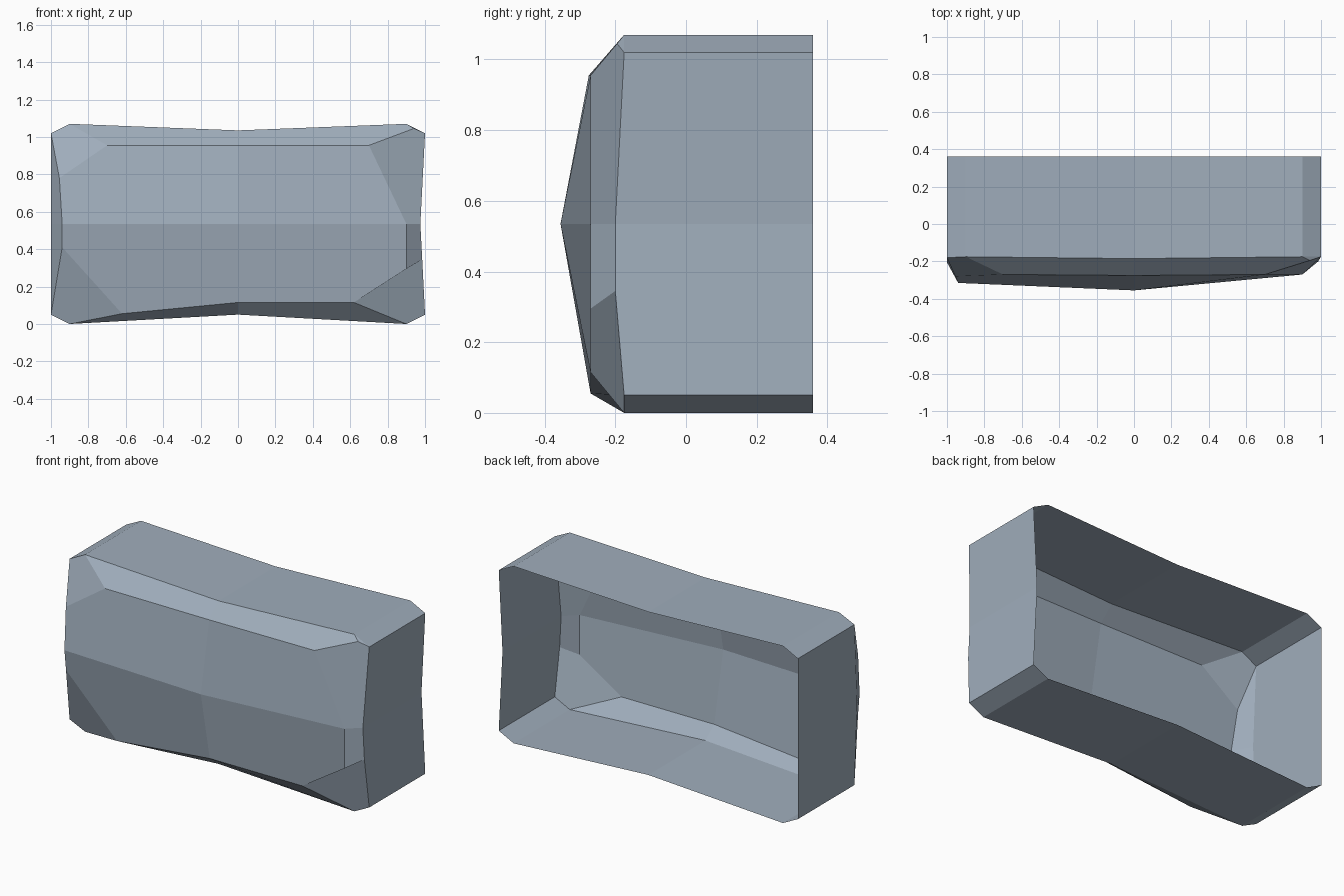
import bpy, bmesh

if "Cube" in bpy.data.objects:
    bpy.data.objects.remove(bpy.data.objects["Cube"])

BACK_Y = 0.36

# Rim: where the side walls meet the front (clockwise from the upper left)
rim = dict(
    a=(-1, -.18, 1.02), b=(-.9, -.175, 1.07), c=(0, -.185, 1.035),
    d=(.9, -.175, 1.07), e=(1, -.175, 1.02), f=(.975, -.2, .535),
    g=(.985, -.2, .345), h=(1, -.175, .05), i=(.9, -.175, 0),
    j=(0, -.185, .05), k=(-.9, -.175, 0), l=(-1, -.18, .05),
    m=(-1, -.205, .535))

# Bulging front: central ridge, upper and lower break lines, end facets
front = dict(
    L=(-.94, -.315, .535), M=(0, -.355, .535), R=(.9, -.27, .535),
    P=(-.7, -.27, .955), Q=(0, -.275, .955), S=(.7, -.27, .955),
    T=(-.62, -.27, .055), U=(0, -.27, .115), V=(.62, -.27, .115),
    W=(-.955, -.28, .78), X=(-.94, -.3, .41), Y=(.9, -.27, .295),
    Z=(.94, -.195, 1.045))

panels = ("LMQPW MRSQ XTUML MUVYR "      # main front panels
          "bPQc cQSZd Zed "              # upper bevel
          "TkjU UjiV "                   # lower bevel
          "aWPb amLW mlXL XlkT "         # left end
          "SRfeZ RYgf YVihg").split()    # right end

bm = bmesh.new()
v = {n: bm.verts.new(p) for n, p in {**rim, **front}.items()}
for p in panels:
    bm.faces.new([v[n] for n in p])

# Side walls run straight back to the open rear
names = list(rim)
rear = {n: bm.verts.new((x, BACK_Y, z)) for n, (x, y, z) in rim.items()}
for n, o in zip(names, names[1:] + names[:1]):
    bm.faces.new((v[n], v[o], rear[o], rear[n]))

# Make normals consistent and outward
bmesh.ops.recalc_face_normals(bm, faces=bm.faces)
bm.normal_update()
ridge = v["M"].normal.y
if ridge > 0:
    bmesh.ops.reverse_faces(bm, faces=bm.faces)

mesh = bpy.data.meshes.new("faceted_shell")
bm.to_mesh(mesh)
bm.free()
shell = bpy.data.objects.new("faceted_shell", mesh)
bpy.context.collection.objects.link(shell)

mat = bpy.data.materials.new("blue_grey")
mat.diffuse_color = (.35, .42, .50, 1)
mat.use_nodes = True
mat.node_tree.nodes["Principled BSDF"].inputs["Base Color"].default_value = mat.diffuse_color
mesh.materials.append(mat)
